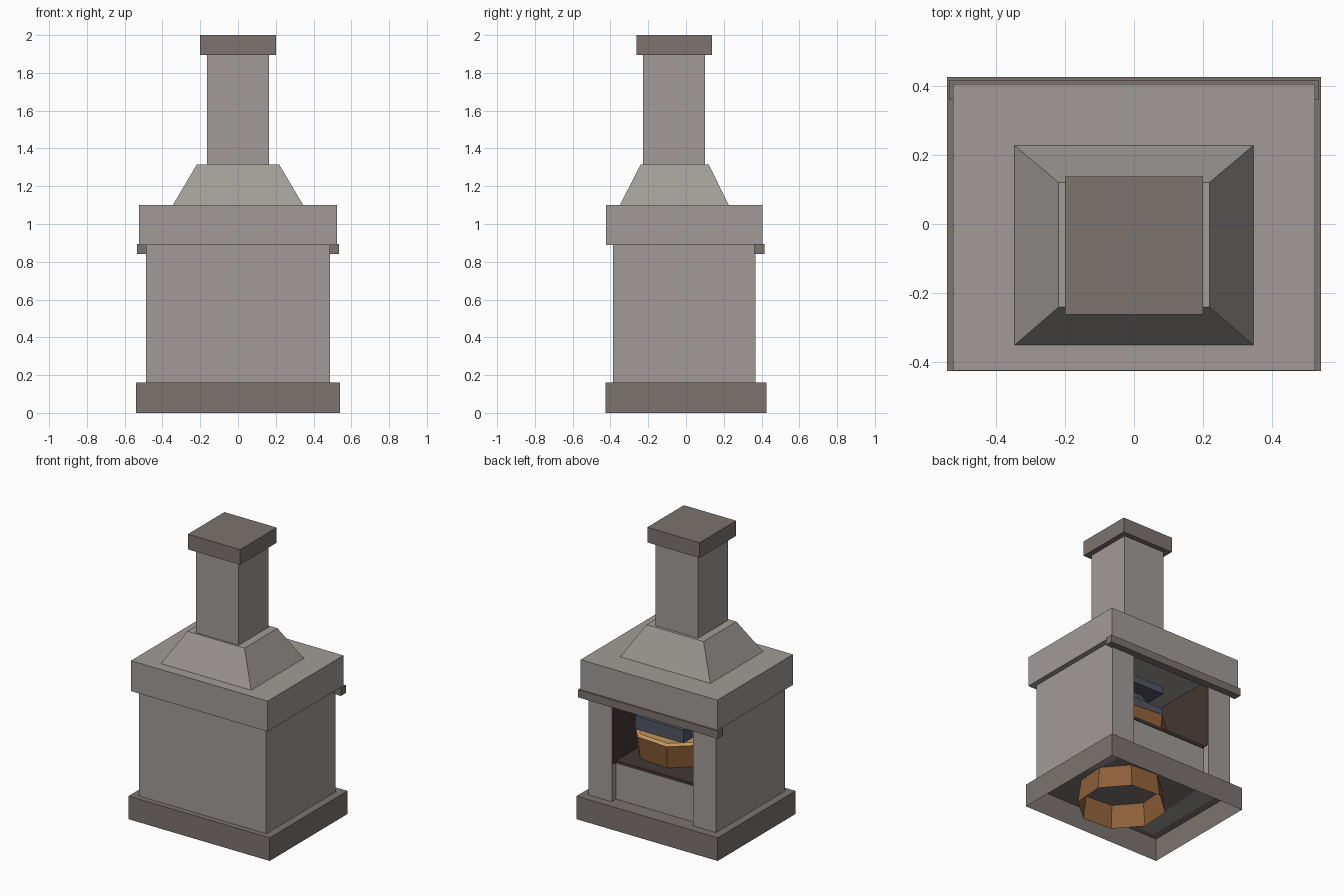
import bpy, bmesh, math

if "Cube" in bpy.data.objects:
    bpy.data.objects.remove(bpy.data.objects["Cube"])


def material(name, r, g, b):
    m = bpy.data.materials.new(name)
    m.diffuse_color = (r, g, b, 1)
    m.use_nodes = True
    m.node_tree.nodes["Principled BSDF"].inputs["Base Color"].default_value = m.diffuse_color
    return m


STONE = material("stone", 0.355, 0.33, 0.31)
DARK = material("dark_stone", 0.2, 0.175, 0.16)
SOOT = material("soot", 0.055, 0.039, 0.036)
IRON = material("iron", 0.085, 0.095, 0.13)
BARK = material("bark", 0.27, 0.115, 0.04)
CUT = material("cut_wood", 0.57, 0.31, 0.115)


def finish(name, bm, *mats):
    bmesh.ops.recalc_face_normals(bm, faces=bm.faces)
    me = bpy.data.meshes.new(name)
    bm.to_mesh(me)
    bm.free()
    for m in mats:
        me.materials.append(m)
    ob = bpy.data.objects.new(name, me)
    bpy.context.collection.objects.link(ob)
    return ob


def taper(name, mat, low, high, z0, z1, open_bottom=False):
    """Block between two rectangles (x0, x1, y0, y1)."""
    bm = bmesh.new()
    rings = [[bm.verts.new((x, y, z)) for x, y in
              ((r[0], r[2]), (r[1], r[2]), (r[1], r[3]), (r[0], r[3]))]
             for r, z in ((low, z0), (high, z1))]
    for i in range(4):
        j = (i + 1) % 4
        bm.faces.new((rings[0][i], rings[0][j], rings[1][j], rings[1][i]))
    bm.faces.new(rings[1])
    if not open_bottom:
        bm.faces.new(rings[0][::-1])
    return finish(name, bm, mat)


def box(name, mat, x0, x1, y0, y1, z0, z1, **kw):
    return taper(name, mat, (x0, x1, y0, y1), (x0, x1, y0, y1), z0, z1, **kw)


# Plinth, open underneath
box("plinth", DARK, -.54, .54, -.425, .425, 0, .16, open_bottom=True)

# Hollow hearth body with the opening at +y
for s, side in ((-1, "left"), (1, "right")):
    a, b = sorted((s * .31, s * .487))
    box(side + "_wall", STONE, a, b, -.387, .368, .16, .89)
    a, b = sorted((s * .305, s * .31))
    box(side + "_lining", SOOT, a, b, -.32, .36, .42, .89)
box("rear_wall", STONE, -.31, .31, -.387, -.33, .16, .89)
box("rear_lining", SOOT, -.305, .305, -.33, -.315, .42, .89)
box("lower_panel", STONE, -.31, .31, .27, .32, .16, .41)
box("hearth_floor", SOOT, -.31, .31, -.33, .325, .41, .43)

# Mantel, top slab, hood and chimney
box("mantel", DARK, -.535, .535, .36, .415, .84, .893)
box("top_slab", STONE, -.523, .523, -.423, .405, .89, 1.10)
taper("hood", STONE, (-.345, .345, -.35, .227), (-.218, .218, -.24, .12), 1.10, 1.315)
box("chimney", STONE, -.163, .163, -.227, .1, 1.315, 1.90)
box("chimney_cap", DARK, -.2, .2, -.262, .137, 1.895, 2.0)

# Eight-sided stump, open underneath, with a pale cut top
bm = bmesh.new()
rings = []
for r, z in ((.285, 0), (.26, .2), (.305, .585), (.285, .60)):
    rings.append([bm.verts.new((.07 + r * math.cos(.32 + math.pi * k / 4),
                                -.04 + r * math.sin(.32 + math.pi * k / 4), z))
                  for k in range(8)])
for n in range(3):
    for i in range(8):
        j = (i + 1) % 8
        f = bm.faces.new((rings[n][i], rings[n][j], rings[n + 1][j], rings[n + 1][i]))
        f.material_index = n // 2
bm.faces.new(rings[3]).material_index = 1
finish("stump", bm, BARK, CUT)

# Anvil: foot, waist and face
box("anvil_foot", IRON, -.10, .27, -.245, .17, .60, .69)
taper("anvil_waist", IRON, (-.05, .22, -.19, .12), (-.01, .18, -.15, .07), .69, .80)
box("anvil_face", IRON, -.10, .27, -.245, .17, .80, .85)
